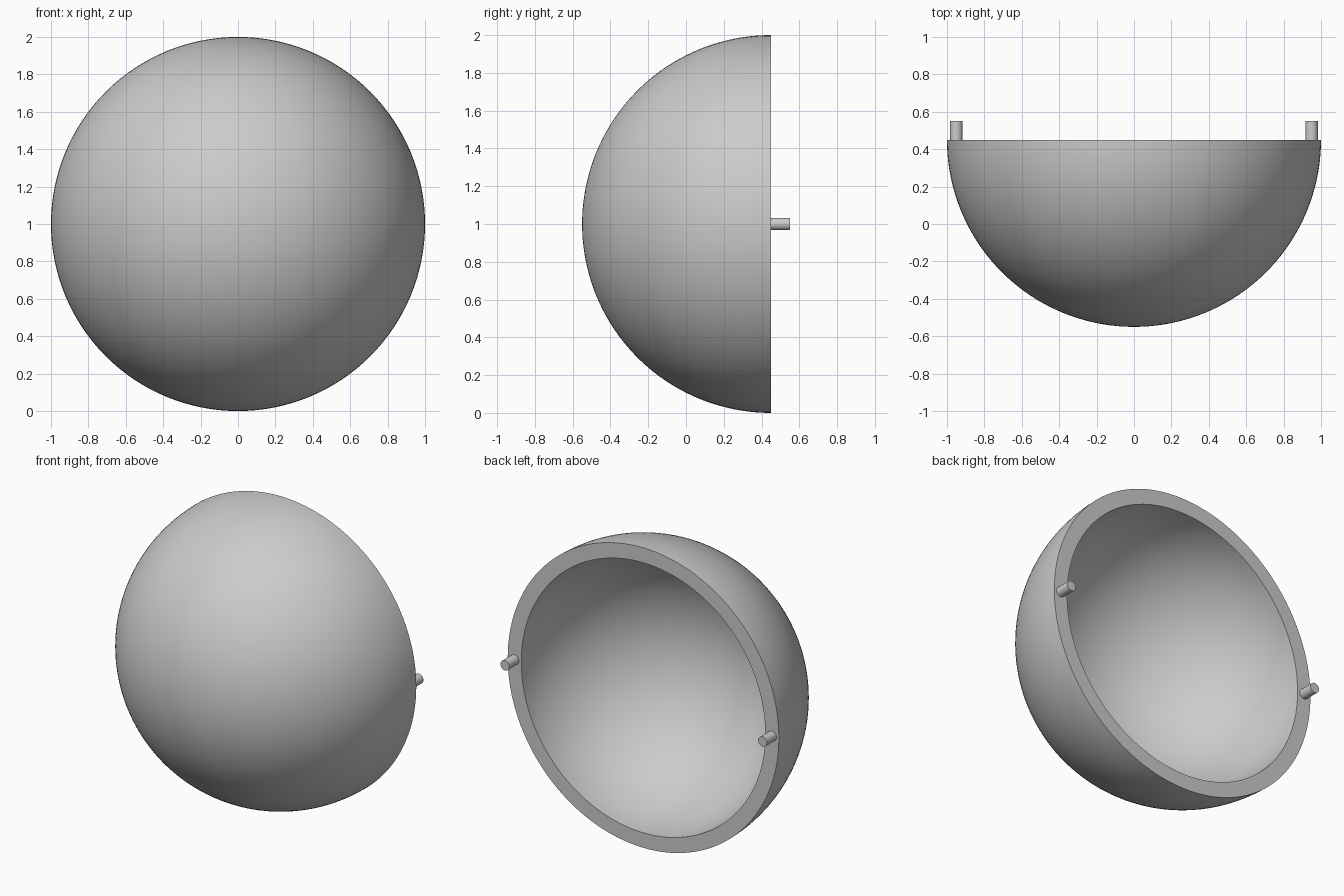
import bpy, bmesh, math
from mathutils import Matrix, Vector

cube = bpy.data.objects.get("Cube")
if cube:
    bpy.data.objects.remove(cube, do_unlink=True)

OUTER, INNER = 1.0, 0.9
RIM_Y = 0.45
CENTRE = Vector((0, RIM_Y, 1))
RINGS, SEGMENTS = 40, 128

grey = bpy.data.materials.new("plain grey")
grey.use_nodes = True
colour = (0.6, 0.6, 0.6, 1)
grey.diffuse_color = colour
grey.node_tree.nodes["Principled BSDF"].inputs["Base Color"].default_value = colour


def finish(name, bm):
    """Turn a bmesh into a smooth shaded grey object with sharp edges kept."""
    bmesh.ops.recalc_face_normals(bm, faces=bm.faces)
    mesh = bpy.data.meshes.new(name)
    bm.to_mesh(mesh)
    bm.free()
    mesh.materials.append(grey)
    obj = bpy.data.objects.new(name, mesh)
    bpy.context.collection.objects.link(obj)
    bpy.ops.object.select_all(action="DESELECT")
    obj.select_set(True)
    bpy.context.view_layer.objects.active = obj
    bpy.ops.object.shade_smooth_by_angle(angle=math.radians(30))
    return obj


def arc(radius):
    """Quarter circle from the front pole to the rim."""
    angles = [math.pi / 2 * i / RINGS for i in range(RINGS + 1)]
    return [CENTRE + radius * Vector((math.sin(a), -math.cos(a), 0)) for a in angles]


# Hollow half sphere: outer arc, flat rim and inner arc spun about the y axis
bm = bmesh.new()
profile = [bm.verts.new(p) for p in arc(OUTER) + arc(INNER)[::-1]]
edges = [bm.edges.new(pair) for pair in zip(profile, profile[1:])]
bmesh.ops.spin(bm, geom=profile + edges, cent=CENTRE, axis=(0, 1, 0),
               angle=math.tau, steps=SEGMENTS, use_duplicate=False)
bmesh.ops.remove_doubles(bm, verts=bm.verts, dist=0.0001)
finish("half_shell", bm)

# Pair of locating pins standing on the rim
PIN_RADIUS, PIN_LENGTH = 0.033, 0.1
for side, name in ((1, "left_pin"), (-1, "right_pin")):
    bm = bmesh.new()
    place = (Matrix.Translation((side * (OUTER + INNER) / 2, RIM_Y + PIN_LENGTH / 2, 1))
             @ Matrix.Rotation(math.pi / 2, 4, "X"))
    bmesh.ops.create_cone(bm, cap_ends=True, segments=32, radius1=PIN_RADIUS,
                          radius2=PIN_RADIUS, depth=PIN_LENGTH, matrix=place)
    finish(name, bm)
